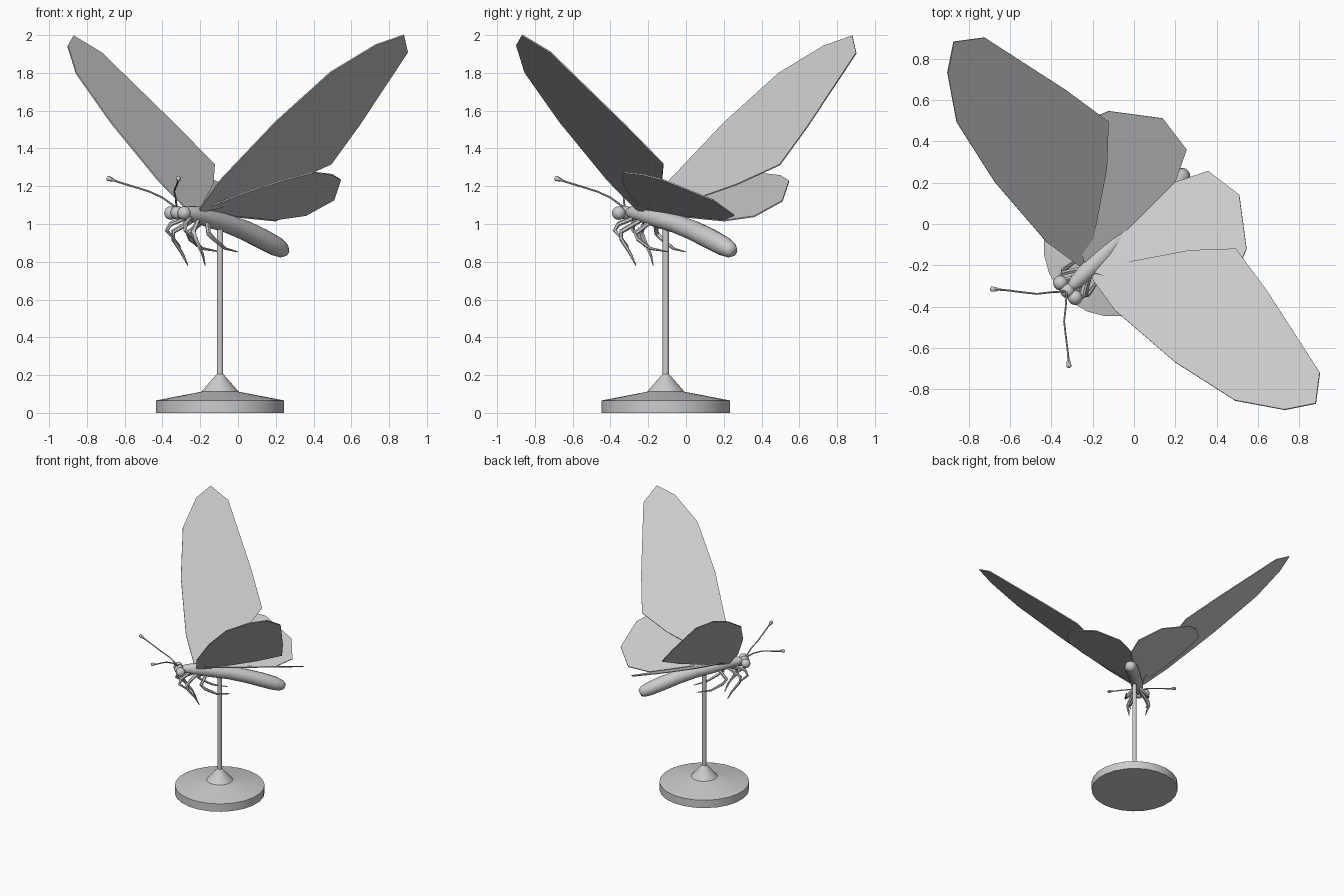
import bpy, bmesh, math
from mathutils import Vector, Matrix

if "Cube" in bpy.data.objects:
    bpy.data.objects.remove(bpy.data.objects["Cube"])

grey = bpy.data.materials.new("stone grey")
grey.diffuse_color = (0.6, 0.6, 0.6, 1)
grey.use_nodes = True
grey.node_tree.nodes["Principled BSDF"].inputs["Base Color"].default_value = grey.diffuse_color
R2 = math.sqrt(2)


def finish(name, bm, angle=35):
    bmesh.ops.recalc_face_normals(bm, faces=bm.faces)
    me = bpy.data.meshes.new(name)
    bm.to_mesh(me)
    bm.free()
    me.materials.append(grey)
    ob = bpy.data.objects.new(name, me)
    bpy.context.collection.objects.link(ob)
    bpy.ops.object.select_all(action='DESELECT')
    ob.select_set(True)
    bpy.context.view_layer.objects.active = ob
    bpy.ops.object.shade_smooth_by_angle(angle=math.radians(angle))
    return ob


def tube(name, pts, radii, sides=8, angle=50):
    """Loft round rings of given radii along a path."""
    pts = [Vector(p) for p in pts]
    bm = bmesh.new()
    rings, prev, q = [], None, None
    for i, p in enumerate(pts):
        t = (pts[min(i + 1, len(pts) - 1)] - pts[max(i - 1, 0)]).normalized()
        q = t.to_track_quat('Z', 'Y') if prev is None else prev.rotation_difference(t) @ q
        prev = t
        ring = []
        for k in range(sides):
            a = math.tau * (k + 0.5) / sides
            ring.append(bm.verts.new(p + q @ Vector((math.cos(a), math.sin(a), 0)) * radii[i]))
        rings.append(ring)
    for r0, r1 in zip(rings, rings[1:]):
        for k in range(sides):
            n = (k + 1) % sides
            bm.faces.new((r0[k], r0[n], r1[n], r1[k]))
    bm.faces.new(rings[0])
    bm.faces.new(rings[-1])
    return finish(name, bm, angle)


def ball(name, centre, r, stretch=(1, 1, 1)):
    bm = bmesh.new()
    bmesh.ops.create_uvsphere(bm, u_segments=14, v_segments=10, radius=r,
                              matrix=Matrix.Translation(centre) @ Matrix.Diagonal((*stretch, 1)))
    return finish(name, bm)


def wing(name, outline, plane, swap):
    """Thin flat sheet; the insect's symmetry plane is x = y."""
    bm = bmesh.new()
    vs = []
    for x, y in outline:
        z = plane((x - y) / R2, (x + y) / R2)
        vs.append(bm.verts.new((y, x, z) if swap else (x, y, z)))
    face = bm.faces.new(vs)
    face.normal_update()
    n = face.normal.copy()
    top = bmesh.ops.extrude_face_region(bm, geom=[face])
    bmesh.ops.translate(bm, vec=n * 0.007,
                        verts=[v for v in top['geom'] if isinstance(v, bmesh.types.BMVert)])
    return finish(name, bm)


def body_pt(back, side, z, sgn=1):
    """Point from distance back along the body, sideways distance, height."""
    s = side * sgn
    return ((back + s) / R2, (back - s) / R2, z)


# Display stand: disc, cone and rod
bx, by = -0.095, -0.107
tube("stand_base",
     [(bx, by, z) for z in (0, 0.066, 0.112, 0.205)],
     [0.342, 0.342, 0.1, 0.018], 24, 20)
tube("stand_rod", [(bx, by, 0.19), (bx, by, 0.99)], [0.018, 0.018], 8)

# Body: thorax tapering into a drooping abdomen
prof = [(-0.305, 1.062, 0.02), (-0.285, 1.062, 0.034), (-0.22, 1.05, 0.046),
        (-0.14, 1.027, 0.05), (-0.05, 1.0, 0.05), (0.04, 0.965, 0.053),
        (0.13, 0.92, 0.055), (0.2, 0.882, 0.052), (0.235, 0.862, 0.042), (0.252, 0.852, 0.026)]
tube("body", [(x, x, z) for x, z, r in prof], [r for x, z, r in prof], 14, 60)
ball("head", (-0.322, -0.322, 1.06), 0.036)

# Wing outlines for the right side
fore = [(-0.2, -0.27), (-0.09, -0.42), (0.2, -0.67), (0.49, -0.855), (0.73, -0.9),
        (0.88, -0.87), (0.9, -0.72), (0.645, -0.325), (0.495, -0.122), (0.27, -0.13),
        (-0.1, -0.2), (-0.2, -0.24)]
hind = [(-0.2, -0.235), (0.05, -0.31), (0.24, -0.34), (0.4, -0.335), (0.5, -0.23),
        (0.545, -0.12), (0.51, 0.14), (0.36, 0.255), (0.2, 0.2), (-0.05, -0.05),
        (-0.18, -0.18)]


def fore_plane(s, a):
    return 1.08 + 0.81 * (s - 0.05) - 0.13 * (a + 0.33)


def hind_plane(s, a):
    return 1.02 + 0.45 * s - 0.07 * (a - 0.283)


# Legs as (back, side, height) joints
legs = {
    "front_leg": [(-0.38, 0.02, 1.03), (-0.45, 0.055, 1.0), (-0.465, 0.07, 0.965),
                  (-0.42, 0.075, 0.935), (-0.37, 0.06, 0.88)],
    "middle_leg": [(-0.32, 0.02, 1.02), (-0.41, 0.075, 0.96), (-0.40, 0.085, 0.92),
                   (-0.34, 0.075, 0.84), (-0.31, 0.065, 0.78)],
    "hind_leg": [(-0.25, 0.02, 1.01), (-0.30, 0.08, 0.95), (-0.27, 0.09, 0.92),
                 (-0.18, 0.085, 0.87), (-0.07, 0.065, 0.853)],
}
for side, sgn in (("right", 1), ("left", -1)):
    wing(side + "_forewing", fore, fore_plane, sgn < 0)
    wing(side + "_hindwing", hind, hind_plane, sgn < 0)
    ball(side + "_eye", body_pt(-0.453, 0.05, 1.058, sgn), 0.036)
    for part, joints in legs.items():
        tube(f"{side}_{part}", [body_pt(*j, sgn) for j in joints],
             [0.013, 0.013, 0.011, 0.008, 0.003], 6)
    # Antenna with a small club at its end
    ant = [(-0.325, -0.325, 1.085), (-0.33, -0.40, 1.14), (-0.338, -0.47, 1.172),
           (-0.33, -0.54, 1.194), (-0.321, -0.61, 1.215), (-0.317, -0.655, 1.23),
           (-0.316, -0.67, 1.236), (-0.315, -0.688, 1.242), (-0.315, -0.695, 1.245)]
    tube(side + "_antenna", [p if sgn > 0 else (p[1], p[0], p[2]) for p in ant],
         [0.006, 0.005, 0.005, 0.005, 0.005, 0.006, 0.012, 0.014, 0.006], 6)
